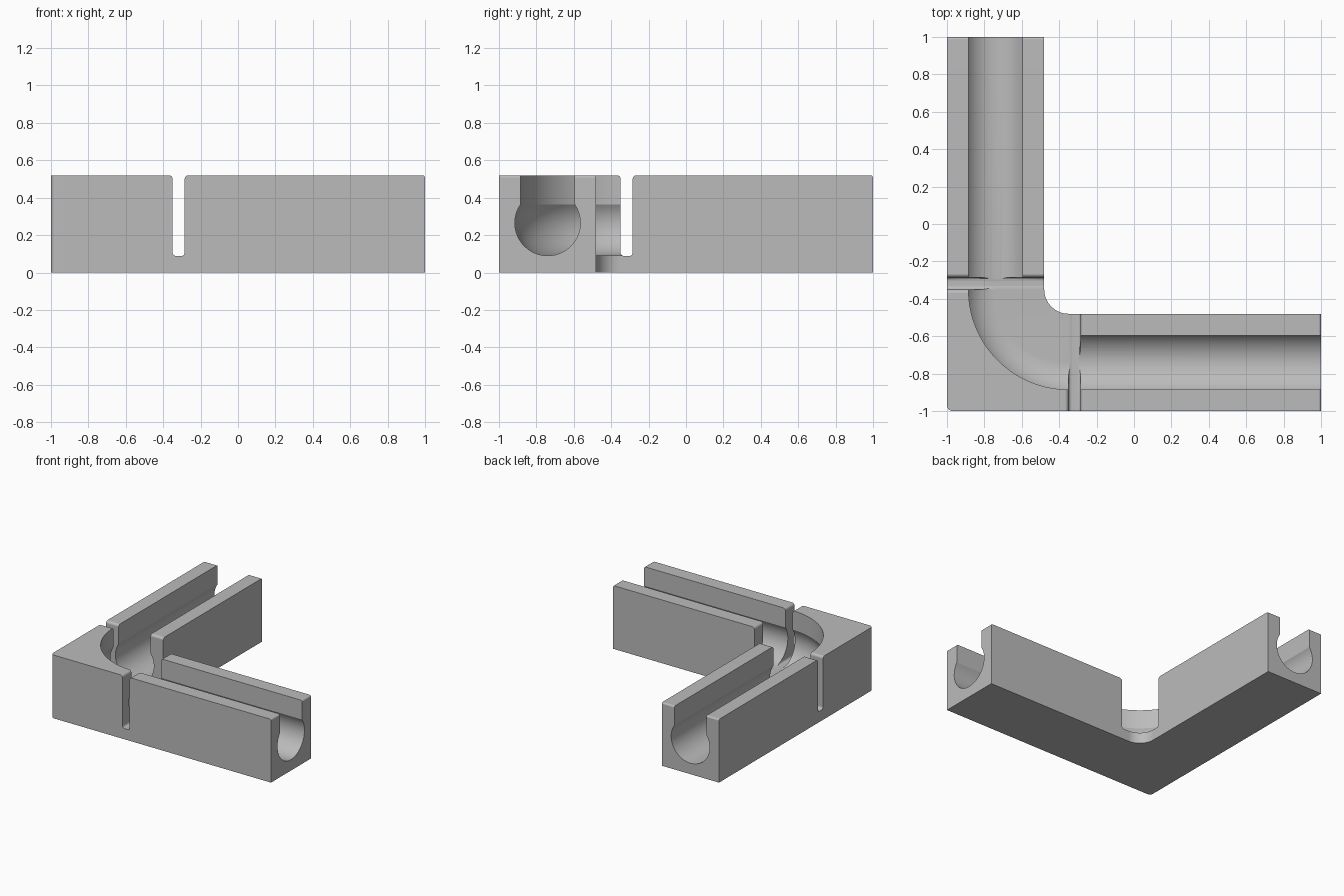
import bpy
import bmesh
from math import sin, cos, pi, radians, acos

if "Cube" in bpy.data.objects:
    bpy.data.objects.remove(bpy.data.objects["Cube"], do_unlink=True)

H = 0.52                 # block height
INNER = -0.48            # inner face of each arm
MID = -0.74              # channel centre line
AXIS_Z, R = 0.265, 0.175  # bore centre height and radius
NECK = 0.145             # half width of the slot above the bore
PIVOT = -0.35            # centre of the corner bend
SLIT_A, SLIT_B = -0.35, -0.285
TOP = 0.6                # cutters reach above the block


def arc(cx, cy, r, a0, a1, n):
    steps = [radians(a0 + (a1 - a0) * i / n) for i in range(n + 1)]
    return [(cx + r * cos(a), cy + r * sin(a)) for a in steps]


def loft(name, rings):
    """Closed solid through a list of matching rings."""
    bm = bmesh.new()
    loops = [[bm.verts.new(p) for p in ring] for ring in rings]
    n = len(loops[0])
    for a, b in zip(loops, loops[1:]):
        for i in range(n):
            j = (i + 1) % n
            bm.faces.new((a[i], a[j], b[j], b[i]))
    bm.faces.new(loops[0])
    bm.faces.new(loops[-1])
    bmesh.ops.recalc_face_normals(bm, faces=bm.faces)
    mesh = bpy.data.meshes.new(name)
    bm.to_mesh(mesh)
    bm.free()
    obj = bpy.data.objects.new(name, mesh)
    bpy.context.collection.objects.link(obj)
    return obj


# L-shaped block with a rounded inner corner
outline = [(-1, -1), (1, -1), (1, INNER)]
outline += arc(PIVOT, PIVOT, PIVOT - INNER, 270, 180, 16)
outline += [(INNER, 1), (-1, 1)]
body = loft("corner_channel_block",
            [[(x, y, z) for x, y in outline] for z in (0, H)])

# Ease the top end edges and the outer vertical corner
bm = bmesh.new()
bm.from_mesh(body.data)


def edges_where(test):
    return [e for e in bm.edges if all(test(v.co) for v in e.verts)]


ends = edges_where(lambda c: c.z > 0.5 and c.x > 0.99)
ends += edges_where(lambda c: c.z > 0.5 and c.y > 0.99)
bmesh.ops.bevel(bm, geom=ends, offset=0.014, segments=4, profile=0.5, affect='EDGES')
corner = edges_where(lambda c: c.x < -0.99 and c.y < -0.99)
bmesh.ops.bevel(bm, geom=corner, offset=0.03, segments=5, profile=0.5, affect='EDGES')
bm.to_mesh(body.data)
bm.free()

cutters = []
neck_angle = acos(NECK / R) * 180 / pi

# Bend: bore and slot swept round the corner, open towards the inside
mid_r = PIVOT - MID
bend = [(0.06, AXIS_Z - R)] + arc(mid_r, AXIS_Z, R, -90, neck_angle, 20)
bend += [(mid_r + NECK, TOP), (0.06, TOP)]
rings = [[(PIVOT - r, PIVOT + 0.03, z) for r, z in bend]]
for i in range(33):
    a = pi + pi / 2 * i / 32
    rings.append([(PIVOT + r * cos(a), PIVOT + r * sin(a), z) for r, z in bend])
rings.append([(PIVOT + 0.03, PIVOT - r, z) for r, z in bend])
cutters.append(loft("bend_cutter", rings))

# Keyhole channel section, and slit section with rounded floor and flared top
keyhole = arc(MID, AXIS_Z, R, 180 - neck_angle, 360 + neck_angle, 40)
keyhole += [(MID + NECK, TOP), (MID - NECK, TOP)]
f, floor = 0.02, 0.088
slit = [(SLIT_A - f, TOP)] + arc(SLIT_A - f, H - f, f, 90, 0, 5)
slit += arc(SLIT_A + f, floor + f, f, 180, 270, 5)
slit += arc(SLIT_B - f, floor + f, f, 270, 360, 5)
slit += arc(SLIT_B + f, H - f, f, 180, 90, 5) + [(SLIT_B + f, TOP)]

# Both arms get the same cuts, mirrored across the diagonal
for side in ("left", "back"):
    def place(along, across, z):
        return (along, across, z) if side == "left" else (across, along, z)
    cutters.append(loft(side + "_slit_cutter",
                        [[place(u, v, z) for u, z in slit] for v in (-1.1, -0.42)]))
    cutters.append(loft(side + "_channel_cutter",
                        [[place(u, v, z) for v, z in keyhole] for u in (-0.315, 1.1)]))

bpy.ops.object.select_all(action='DESELECT')
bpy.context.view_layer.objects.active = body
body.select_set(True)
for cutter in cutters:
    cutter.hide_render = True
    mod = body.modifiers.new("cut", 'BOOLEAN')
    mod.operation = 'DIFFERENCE'
    mod.solver = 'EXACT'
    mod.object = cutter
    bpy.ops.object.modifier_apply(modifier=mod.name)
    bpy.data.objects.remove(cutter, do_unlink=True)

# Single grey material
grey = bpy.data.materials.new("mid_grey")
grey.use_nodes = True
colour = (0.5, 0.5, 0.5, 1)
grey.diffuse_color = colour
grey.node_tree.nodes["Principled BSDF"].inputs["Base Color"].default_value = colour
body.data.materials.clear()
body.data.materials.append(grey)

bpy.ops.object.shade_smooth_by_angle(angle=radians(30))
weighted = body.modifiers.new("weighted_normals", 'WEIGHTED_NORMAL')
weighted.keep_sharp = True
